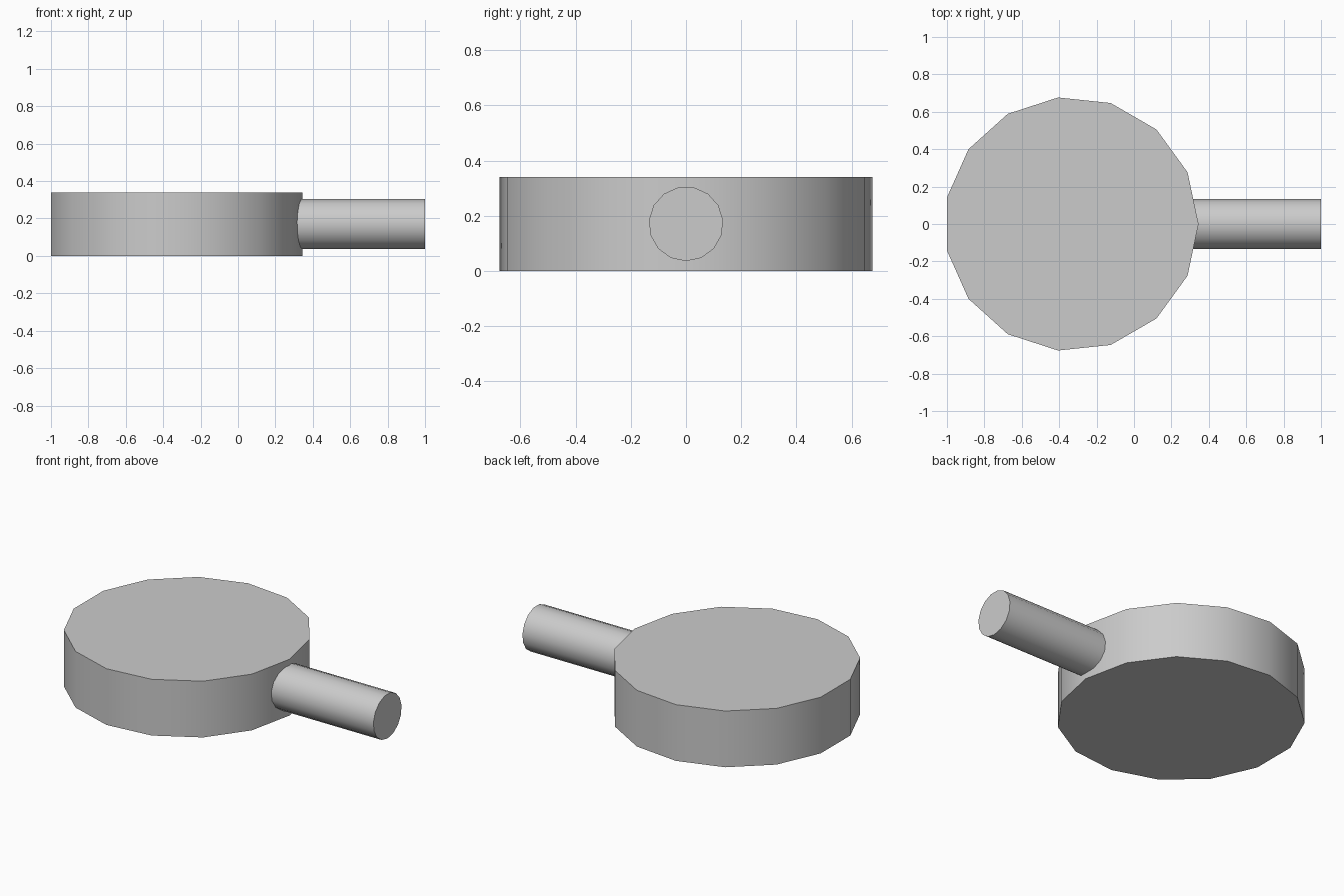
import bpy, bmesh
from math import sin, cos, pi, radians

if "Cube" in bpy.data.objects:
    bpy.data.objects.remove(bpy.data.objects["Cube"])

SIDES = 15


def prism(name, place, start, end):
    """Solid 15-sided prism; place(angle, t) gives a rim point."""
    bm = bmesh.new()
    rings = [[bm.verts.new(place(2 * pi * i / SIDES, t)) for i in range(SIDES)]
             for t in (start, end)]
    for i in range(SIDES):
        j = (i + 1) % SIDES
        bm.faces.new((rings[0][i], rings[0][j], rings[1][j], rings[1][i]))
    bm.faces.new(rings[0])
    bm.faces.new(rings[1])
    bmesh.ops.recalc_face_normals(bm, faces=bm.faces)
    mesh = bpy.data.meshes.new(name)
    bm.to_mesh(mesh)
    bm.free()
    obj = bpy.data.objects.new(name, mesh)
    bpy.context.collection.objects.link(obj)
    bpy.ops.object.select_all(action='DESELECT')
    obj.select_set(True)
    bpy.context.view_layer.objects.active = obj
    bpy.ops.object.shade_smooth_by_angle(angle=radians(30))
    return obj


# Upright disc with one corner pointing at the handle
R, CX = 0.68, -0.335
prism("disc", lambda a, z: (CX + R * cos(a), R * sin(a), z), 0.0, 0.34)

# Handle along x, one corner pointing down, sunk into the disc
r, CZ = 0.135, 0.171
prism("handle", lambda a, x: (x, r * sin(a), CZ - r * cos(a)), 0.2, 1.0)
